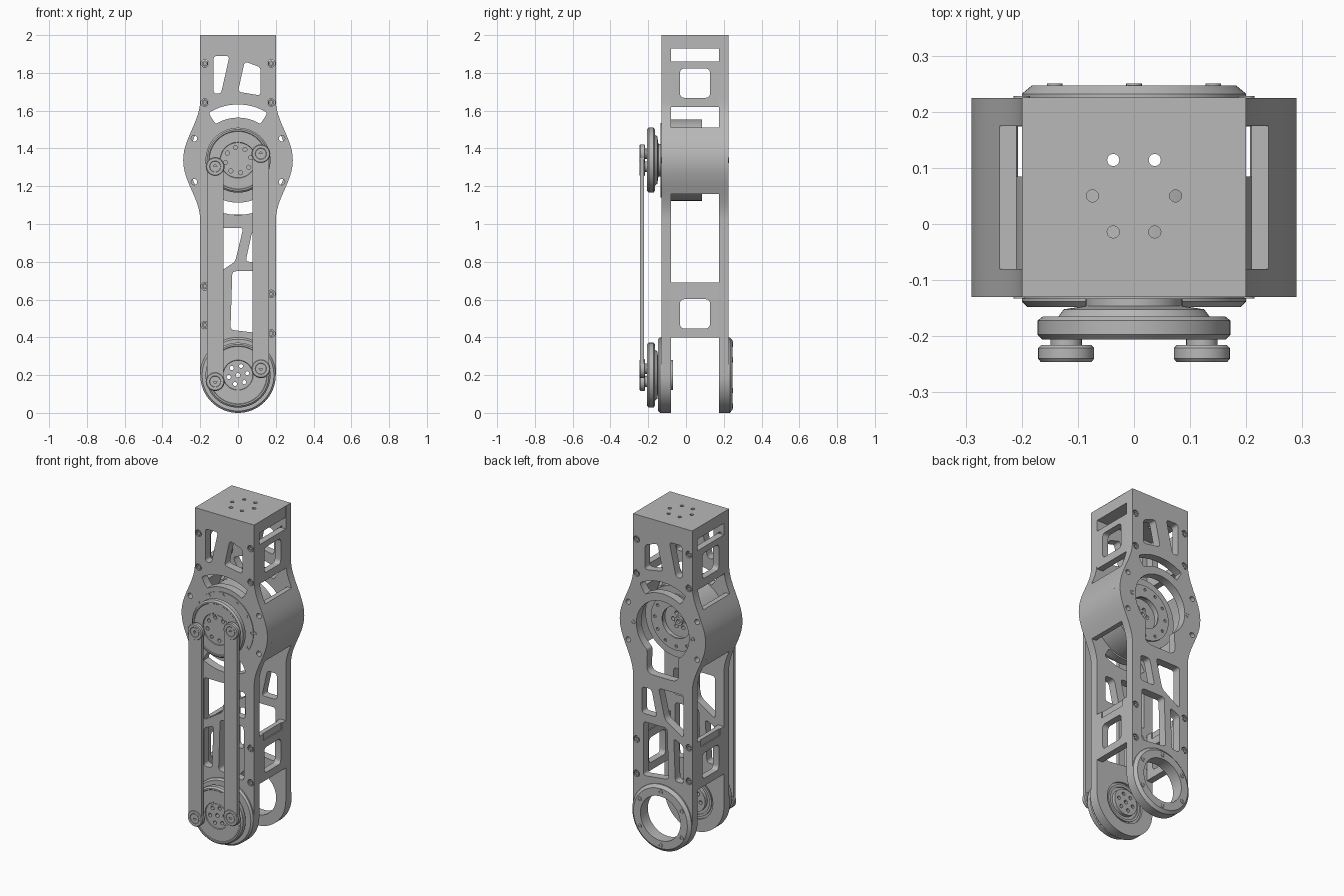
import bpy, bmesh
from math import sin, cos, pi, radians
from mathutils import Vector

cube = bpy.data.objects.get("Cube")
if cube:
    bpy.data.objects.remove(cube)

grey = bpy.data.materials.new("brushed grey")
grey.use_nodes = True
grey.diffuse_color = (0.48, 0.48, 0.48, 1)
grey.node_tree.nodes["Principled BSDF"].inputs["Base Color"].default_value = (0.48, 0.48, 0.48, 1)

FRONT, BACK = (-0.13, -0.08), (0.175, 0.225)
KNEE, HIP = 0.2, 1.338          # heights of the two joints
PLANES = {"xz": (pi / 2, 0, 0), "yz": (pi / 2, 0, pi / 2), "xy": (0, 0, 0)}


def finish(ob):
    bpy.ops.object.select_all(action='DESELECT')
    ob.select_set(True)
    bpy.context.view_layer.objects.active = ob
    if ob.type == 'CURVE':
        bpy.ops.object.convert(target='MESH')
        ob = bpy.context.object
    ob.data.materials.clear()
    ob.data.materials.append(grey)
    bpy.ops.object.shade_smooth_by_angle(angle=radians(30))
    return ob


def circle(x, y, r, n=24):
    return [(x + r * cos(2 * pi * i / n), y + r * sin(2 * pi * i / n)) for i in range(n)]


def ring_of(x, y, r, count, hole, start=0.0):
    return [circle(x + r * cos(start + 2 * pi * i / count), y + r * sin(start + 2 * pi * i / count), hole, 12)
            for i in range(count)]


def rounded(points, r=0.02):
    """Polygon with filleted corners."""
    out, n = [], len(points)
    for i in range(n):
        a, b, c = (Vector(points[(i + k) % n]) for k in (-1, 0, 1))
        p = b + (a - b).normalized() * min(r, (a - b).length * 0.45)
        q = b + (c - b).normalized() * min(r, (c - b).length * 0.45)
        for s in range(6):
            t = s / 5
            out.append(tuple(p * (1 - t) ** 2 + b * 2 * t * (1 - t) + q * t * t))
    return out


def box(u0, u1, v0, v1):
    return [(u0, v0), (u1, v0), (u1, v1), (u0, v1)]


def arc_slot(cy, r0, r1, mid, half):
    angles = [radians(mid - half + 2 * half * i / 16) for i in range(17)]
    return rounded([(r1 * cos(a), cy + r1 * sin(a)) for a in angles]
                   + [(r0 * cos(a), cy + r0 * sin(a)) for a in reversed(angles)], 0.03)


def sheet(name, plane, span, outline, holes=()):
    """Flat plate with cut holes, extruded across span."""
    curve = bpy.data.curves.new(name, 'CURVE')
    curve.dimensions, curve.fill_mode = '2D', 'BOTH'
    curve.extrude = (span[1] - span[0]) / 2
    for loop in [outline, *holes]:
        spline = curve.splines.new('POLY')
        spline.points.add(len(loop) - 1)
        for point, (u, v) in zip(spline.points, loop):
            point.co = (u, v, 0, 1)
        spline.use_cyclic_u = True
    ob = bpy.data.objects.new(name, curve)
    bpy.context.collection.objects.link(ob)
    ob.rotation_euler = PLANES[plane]
    ob.location["yzx".index({"xz": "y", "yz": "x", "xy": "z"}[plane]) - 2] = sum(span) / 2
    return finish(ob)


def lathe(name, x, z, profile, steps=64):
    """Closed (radius, y) profile turned about an axis along y."""
    bm = bmesh.new()
    verts = [bm.verts.new((r, y, 0)) for r, y in profile]
    edges = [bm.edges.new((verts[i - 1], v)) for i, v in enumerate(verts)]
    bmesh.ops.spin(bm, geom=verts + edges, axis=(0, 1, 0), cent=(0, 0, 0), angle=2 * pi, steps=steps)
    bmesh.ops.remove_doubles(bm, verts=bm.verts, dist=1e-5)
    bmesh.ops.dissolve_degenerate(bm, dist=1e-6, edges=bm.edges)
    bmesh.ops.recalc_face_normals(bm, faces=bm.faces)
    mesh = bpy.data.meshes.new(name)
    bm.to_mesh(mesh)
    bm.free()
    ob = bpy.data.objects.new(name, mesh)
    bpy.context.collection.objects.link(ob)
    ob.location = (x, 0, z)
    return finish(ob)


def tube(name, x, z, r0, r1, y0, y1, steps=48):
    return lathe(name, x, z, [(r0, y0), (r1, y0), (r1, y1), (r0, y1)], steps)


def half_width(z):
    t = min(1, abs(z - HIP) / 0.32)
    return 0.2 + 0.09 * cos(pi / 2 * t) ** 2


# Leg outline: square top, bulge at the hip, round foot
levels = [HIP - 0.32 + 0.64 * i / 32 for i in range(33)]
right_edge = [(half_width(z), z) for z in levels]
foot = [(0.2 * cos(a), KNEE + 0.2 * sin(a)) for a in (pi + pi * i / 32 for i in range(33))]
outline = foot + right_edge + [(0.2, 2), (-0.2, 2)] + [(-x, z) for x, z in reversed(right_edge)]

# Truss openings shared by both plates
truss = [rounded(p) for p in (
    [(-0.13, 1.89), (-0.045, 1.89), (-0.09, 1.69), (-0.13, 1.69)],
    [(0.035, 1.86), (0.12, 1.83), (0.12, 1.68), (0, 1.7)],
    [(-0.14, 0.98), (0.028, 0.98), (-0.015, 0.8), (-0.14, 0.72)],
    [(0.075, 0.96), (0.14, 0.96), (0.14, 0.8), (0.04, 0.8)],
    [(-0.03, 0.75), (0.13, 0.75), (0.13, 0.42), (-0.04, 0.44)],
    [(-0.14, 0.67), (-0.075, 0.7), (-0.085, 0.44), (-0.14, 0.44)])]
screws = [(s * 0.176, z) for s in (-1, 1) for z in (1.85, 1.643)]
screws += [(-0.176, 0.67), (-0.176, 0.465), (0.176, 0.63), (0.176, 0.42)]
bulge_holes = [circle(s * 0.232, HIP + d, 0.016, 16) for s in (-1, 1) for d in (-0.115, 0.115)]
common = truss + bulge_holes + [circle(x, z, 0.02, 16) for x, z in screws]
common.append(arc_slot(HIP, 0.225, 0.295, 90, 32))

sheet("front_plate", "xz", FRONT, outline,
      common + [arc_slot(HIP, 0.225, 0.29, 270, 30), circle(0, KNEE, 0.135, 64)])
hip_arc = [(0.178 * cos(a), HIP + 0.178 * sin(a)) for a in (radians(-55 + 290 * i / 48) for i in range(49))]
sheet("back_plate", "xz", BACK, outline,
      common + [rounded(hip_arc + [(-0.11, 1.05), (0.11, 1.05)], 0.05), circle(0, KNEE, 0.135, 64)])

# Screw heads set in the plates
for y0, y1 in ((-0.127, -0.085), (0.18, 0.222)):
    for x, z in screws:
        tube("plate_screw", x, z, 0.008, 0.0155, y0, y1, 16)
    for s in (-1, 1):
        tube("hip_side_screw", s * 0.2, HIP, 0.007, 0.015, y0 - 0.006, y1 + 0.006, 16)

# Side walls, hip shells and top
window = lambda z: rounded(box(-0.032, 0.127, z, z + 0.155), 0.025)
for side, span in (("left", (0.16, 0.2)), ("right", (-0.2, -0.16))):
    s = 1 if side == "left" else -1
    sheet(side + "_upper_wall", "yz", span, box(-0.08, 0.175, 1.62, 1.86), [window(1.668)])
    sheet(side + "_lower_wall", "yz", span, box(-0.08, 0.175, 0.4, 0.65), [window(0.447)])
    sheet(side + "_wall_lip", "yz", (span[0] + 0.006, span[1] - 0.006), box(-0.04, 0.14, 0.65, 0.69))
    for y in ((-0.08, -0.04), (0.14, 0.175)):
        sheet(side + "_wall_post", "yz", span, box(*y, 0.65, 0.69))
    zs = [1.16 + 0.35 * i / 20 for i in range(21)]
    shell = [(s * half_width(z), z) for z in zs] + [(s * (half_width(z) - 0.03), z) for z in reversed(zs)]
    sheet(side + "_hip_shell", "xz", (-0.08, 0.175), shell)

corners = [(s * 0.174, y) for s in (-1, 1) for y in (-0.103, 0.205)]
sheet("top_plate", "xy", (1.93, 1.999), box(-0.199, 0.199, -0.08, 0.175), ring_of(0, 0.05, 0.074, 6, 0.011))
sheet("top_cover", "xy", (1.998, 2.0), box(-0.2, 0.2, -0.13, 0.225),
      ring_of(0, 0.05, 0.074, 6, 0.011) + [circle(x, y, 0.02, 20) for x, y in corners])
for x, y in corners:
    sheet("top_screw", "xy", (1.99, 2.0), circle(x, y, 0.013, 16), [circle(x, y, 0.007, 6)])

# Hip motor, seen through the rear opening
tube("hip_motor_body", 0, HIP, 0.1, 0.215, -0.085, 0.085, 64)
sheet("hip_motor_cover", "xz", (0.085, 0.095), circle(0, HIP, 0.17, 64),
      ring_of(0, HIP, 0.145, 12, 0.009) + [circle(0, HIP, 0.095, 48)])
sheet("hip_motor_core", "xz", (0.03, 0.06), circle(0, HIP, 0.1, 48), ring_of(0, HIP, 0.045, 6, 0.012))
tube("hip_motor_hub", 0, HIP, 0.012, 0.026, 0.05, 0.075)
sheet("hip_flange", "xz", (-0.134, -0.129), circle(0, HIP, 0.197, 64), ring_of(0, HIP, 0.186, 12, 0.008, pi / 2))

# Bearing rings at the foot, front and back
lathe("front_foot_ring", 0, KNEE, [(0.125, -0.08), (0.2, -0.08), (0.2, -0.138), (0.19, -0.148), (0.125, -0.148)])
lathe("back_foot_ring", 0, KNEE, [(0.135, 0.175), (0.2, 0.175), (0.2, 0.232), (0.182, 0.247), (0.135, 0.247)])
for loop in range(6):
    a = radians(30 + 60 * loop)
    tube("foot_ring_screw", 0.163 * cos(a), KNEE + 0.163 * sin(a), 0.007, 0.014, 0.24, 0.25, 16)
tube("foot_bearing", 0, KNEE, 0.08, 0.13, -0.135, -0.092)
tube("foot_bearing_race", 0, KNEE, 0.098, 0.112, -0.14, -0.085)

# Crank discs with drilled hubs
for name, z, hub, count in (("foot", KNEE, 0.08, 6), ("hip", HIP, 0.095, 8)):
    lathe(name + "_crank", 0, z, [
        (hub - 0.012, -0.13), (0.086, -0.13), (0.086, -0.146), (0.125, -0.152), (0.135, -0.165),
        (0.163, -0.165), (0.172, -0.172), (0.172, -0.197), (0.163, -0.206), (0.155, -0.206),
        (0.152, -0.203), (hub, -0.203), (hub - 0.002, -0.198), (hub - 0.012, -0.198)])
    holes = ring_of(0, z, 0.05 if name == "foot" else 0.068, count, 0.011, 0.2)
    if name == "foot":
        holes.append(circle(0, z, 0.012, 12))
    sheet(name + "_crank_hub", "xz", (-0.2, -0.12), circle(0, z, hub - 0.01, 48), holes)
    if name == "foot":
        sheet("foot_output_hub", "xz", (-0.12, -0.07), circle(0, z, hub, 48), holes)

# Two parallel links and their pivots
for s, side in ((-1, "right"), (1, "left")):
    x, low, high = s * 0.121, KNEE + s * 0.034, HIP + s * 0.034
    sheet(side + "_link", "xz", (-0.243, -0.222), box(x - 0.044, x + 0.044, low, high))
    for z in (low, high):
        lathe(side + "_link_end", x, z, [(0.02, -0.216), (0.045, -0.216), (0.05, -0.221), (0.05, -0.24),
                                         (0.045, -0.246), (0.03, -0.246), (0.028, -0.244), (0.02, -0.244)], 32)
        tube(side + "_link_pin", x, z, 0.009, 0.028, -0.2455, -0.2, 24)
